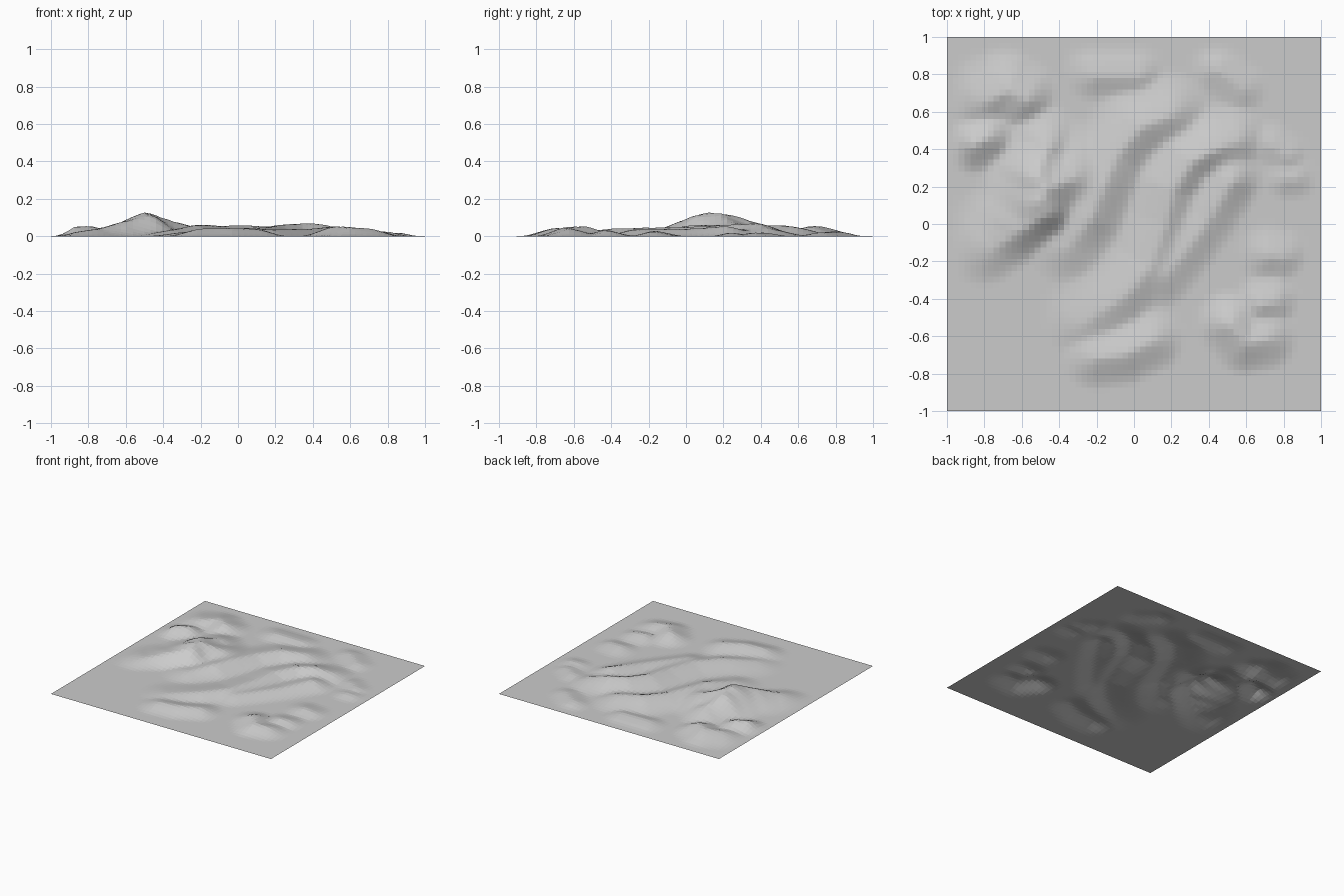
import bpy, bmesh, math
from mathutils import Vector

N = 64                      # grid cells per side
LEE = Vector((0.72, -0.69))  # steep sides of the dunes face front right
ridges = []


def ridge(wind, lee, *pts):
    """Dune crest through (x, y, height) points: wide windward side, short lee side."""
    ridges.append((wind, lee, pts))


def profile(t):
    """Crest with a rounded top and a soft foot."""
    t = min(t, 1.0)
    return (1 - t) ** 2 * (1 + 1.3 * t)


def ridge_height(p, wind, lee, pts):
    best = 0.0
    for a, b in zip(pts, pts[1:]):
        a2, b2 = Vector(a[:2]), Vector(b[:2])
        d = b2 - a2
        s = max(0.0, min(1.0, (p - a2).dot(d) / d.length_squared))
        off = p - (a2 + d * s)
        r = off.length
        side = 0.5 + 0.5 * (off.dot(LEE) / r if r > 1e-6 else 0)
        width = wind + (lee - wind) * side
        best = max(best, (a[2] + (b[2] - a[2]) * s) * profile(r / width))
    return best


def height(x, y):
    p = Vector((x, y))
    h = sum(ridge_height(p, *r) ** 3 for r in ridges) ** (1 / 3)
    edge = min(1.0, (1 - max(abs(x), abs(y))) / 0.12)
    return h * edge


# main hill on the left
ridge(0.34, 0.17, (-0.74, -0.13, 0.04), (-0.6, -0.03, 0.08), (-0.46, 0.05, 0.10))
ridge(0.36, 0.22, (-0.5, 0.12, 0.118), (-0.47, 0.18, 0.12), (-0.33, 0.24, 0.075))
ridge(0.28, 0.15, (-0.52, 0.25, 0.09), (-0.46, 0.40, 0.065))
# long dune curving through the middle
ridge(0.27, 0.19, (-0.34, -0.12, 0.035), (-0.23, 0.03, 0.06), (-0.17, 0.18, 0.062),
      (-0.09, 0.36, 0.055), (0.03, 0.51, 0.06), (0.2, 0.58, 0.05))
# second long dune and its low shoulder
ridge(0.26, 0.17, (-0.26, -0.53, 0.025), (-0.05, -0.39, 0.042), (0.09, -0.23, 0.045),
      (0.17, 0.0, 0.05), (0.21, 0.18, 0.06), (0.31, 0.33, 0.068), (0.42, 0.39, 0.07),
      (0.54, 0.43, 0.045))
ridge(0.24, 0.16, (0.17, -0.28, 0.035), (0.28, -0.14, 0.038), (0.4, 0.02, 0.04),
      (0.52, 0.22, 0.055))
# front mounds
ridge(0.2, 0.17, (-0.2, -0.72, 0.04), (-0.05, -0.7, 0.045), (0.1, -0.63, 0.04))
ridge(0.2, 0.17, (0.52, -0.54, 0.055), (0.6, -0.64, 0.05), (0.71, -0.62, 0.04))
# small bumps on the right
ridge(0.17, 0.13, (0.69, -0.43, 0.035), (0.75, -0.42, 0.03))
ridge(0.19, 0.12, (0.73, -0.17, 0.03), (0.8, -0.18, 0.025))
ridge(0.14, 0.11, (0.82, 0.24, 0.02), (0.88, 0.24, 0.018))
ridge(0.15, 0.11, (0.74, 0.42, 0.02), (0.82, 0.36, 0.02))
# back mounds
ridge(0.27, 0.15, (-0.78, 0.66, 0.04), (-0.66, 0.71, 0.055), (-0.58, 0.66, 0.055))
ridge(0.17, 0.16, (-0.86, 0.42, 0.055), (-0.78, 0.46, 0.055))
ridge(0.2, 0.12, (-0.2, 0.79, 0.028), (0.03, 0.79, 0.025))
ridge(0.16, 0.14, (0.45, 0.82, 0.025), (0.58, 0.72, 0.022))

# flat sheet raised into the dune field
bm = bmesh.new()
bmesh.ops.create_grid(bm, x_segments=N, y_segments=N, size=1.0)
for v in bm.verts:
    v.co.z = height(v.co.x, v.co.y)
mesh = bpy.data.meshes.new("dune_terrain")
bm.to_mesh(mesh)
bm.free()
terrain = bpy.data.objects.new("dune_terrain", mesh)
bpy.context.collection.objects.link(terrain)

grey = bpy.data.materials.new("light grey")
grey.diffuse_color = (0.6, 0.6, 0.6, 1)
mesh.materials.append(grey)
